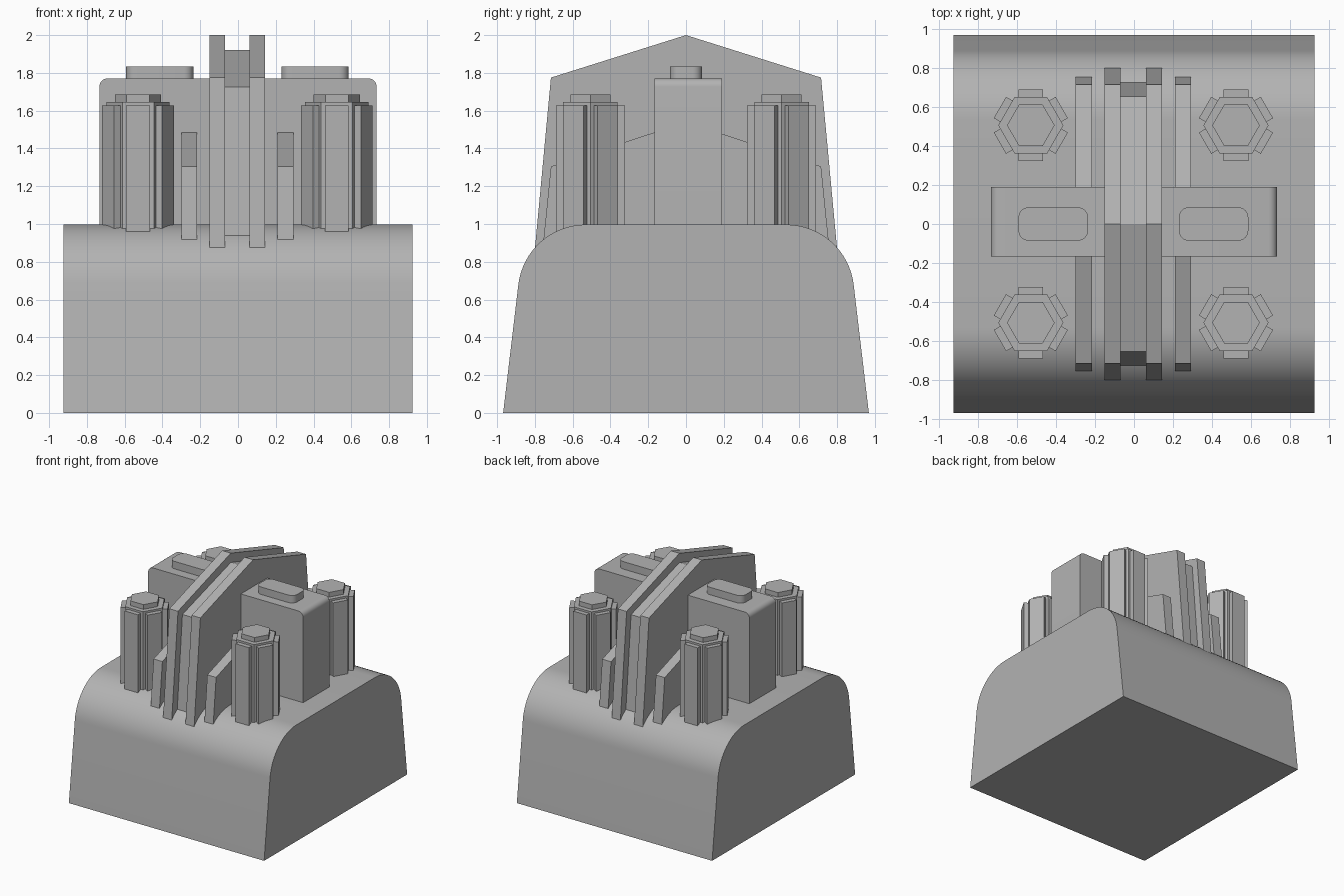
import bpy
import bmesh
from math import cos, sin, pi, radians
from mathutils import Vector

cube = bpy.data.objects.get("Cube")
if cube:
    bpy.data.objects.remove(cube, do_unlink=True)

grey = bpy.data.materials.new("plain grey")
grey.use_nodes = True
COLOUR = (0.45, 0.45, 0.45, 1)
grey.diffuse_color = COLOUR
grey.node_tree.nodes["Principled BSDF"].inputs["Base Color"].default_value = COLOUR

MID = -0.003  # centre line of the fitted parts


def prism(name, profile, axis, low, high, smooth=False):
    """Extrude a 2D profile along x (profile is y, z), y (x, z) or z (x, y)."""
    place = {"x": lambda a, b: (low, a, b),
             "y": lambda a, b: (a, low, b),
             "z": lambda a, b: (a, b, low)}[axis]
    step = Vector([(high - low) * (axis == k) for k in "xyz"])
    bm = bmesh.new()
    face = bm.faces.new([bm.verts.new(place(*p)) for p in profile])
    out = bmesh.ops.extrude_face_region(bm, geom=[face], use_keep_orig=True)
    moved = [v for v in out["geom"] if isinstance(v, bmesh.types.BMVert)]
    bmesh.ops.translate(bm, verts=moved, vec=step)
    bmesh.ops.recalc_face_normals(bm, faces=bm.faces)
    mesh = bpy.data.meshes.new(name)
    bm.to_mesh(mesh)
    bm.free()
    mesh.materials.append(grey)
    obj = bpy.data.objects.new(name, mesh)
    bpy.context.collection.objects.link(obj)
    if smooth:
        bpy.ops.object.select_all(action="DESELECT")
        obj.select_set(True)
        bpy.context.view_layer.objects.active = obj
        bpy.ops.object.shade_smooth_by_angle(angle=radians(30))
    return obj


def arc(cx, cy, r, start, end, steps):
    angles = [radians(start + (end - start) * i / steps) for i in range(steps + 1)]
    return [(cx + r * cos(a), cy + r * sin(a)) for a in angles]


def mirrored(half):
    """Complete a right-hand half profile that runs from bottom to top."""
    return half + [(-a, b) for a, b in reversed(half) if a > 0]


def hexagon(cx, cy, r):
    return [(cx + r * cos(i * pi / 3), cy + r * sin(i * pi / 3)) for i in range(6)]


# Tapered base with rounded shoulders
prism("base", mirrored([(0.968, 0)] + arc(0.53, 0.637, 0.36, 7, 90, 16)),
      "x", -0.925, 0.925, smooth=True)

# Gabled centre plates and low outer ribs
tall = mirrored([(0.811, 0.75), (0.715, 1.775), (0, 2)])
core = mirrored([(0.737, 0.8), (0.655, 1.725), (0, 1.92)])
low = mirrored([(0.766, 0.8), (0.715, 1.305), (0, 1.54)])
prism("centre_plate", core, "x", MID - 0.066, MID + 0.066)
for side, s in (("left", 1), ("right", -1)):
    prism(side + "_tall_fin", tall, "x", MID + s * 0.065, MID + s * 0.147)
    prism(side + "_low_rib", low, "x", MID + s * 0.213, MID + s * 0.296)

# Cross block with rounded outer top edges
block = mirrored([(0.734, 0.95)] + arc(0.69, 1.727, 0.044, 0, 90, 6))
prism("cross_block", block, "y", -0.167, 0.19, smooth=True)

# Rounded raised pads on the block
for side, s in (("left", 1), ("right", -1)):
    cx, hx, hy, r = MID + s * 0.411, 0.178, 0.085, 0.05
    pad = []
    for k, (sx, sy) in enumerate([(1, 1), (-1, 1), (-1, -1), (1, -1)]):
        pad += arc(cx + sx * (hx - r), sy * (hy - r), r, 90 * k, 90 * k + 90, 6)
    prism(side + "_top_pad", pad, "z", 1.75, 1.835, smooth=True)

# Four hexagonal posts, each wrapped in six plates
for depth, t in (("front", -1), ("back", 1)):
    for side, s in (("left", 1), ("right", -1)):
        cx, cy = MID + s * 0.526, t * 0.506
        label = depth + "_" + side + "_post"
        prism(label + "_core", hexagon(cx, cy, 0.167), "z", 0.9, 1.645)
        prism(label + "_cap", hexagon(cx, cy, 0.122), "z", 1.6, 1.685)
        for k in range(6):
            a = radians(30 + 60 * k)
            out, along = Vector((cos(a), sin(a))), Vector((-sin(a), cos(a)))
            centre = Vector((cx, cy))
            plate = [centre + out * d + along * w for d, w in
                     ((0.13, -0.063), (0.183, -0.063), (0.183, 0.063), (0.13, 0.063))]
            prism(label + "_plate", plate, "z", 0.9, 1.628)
